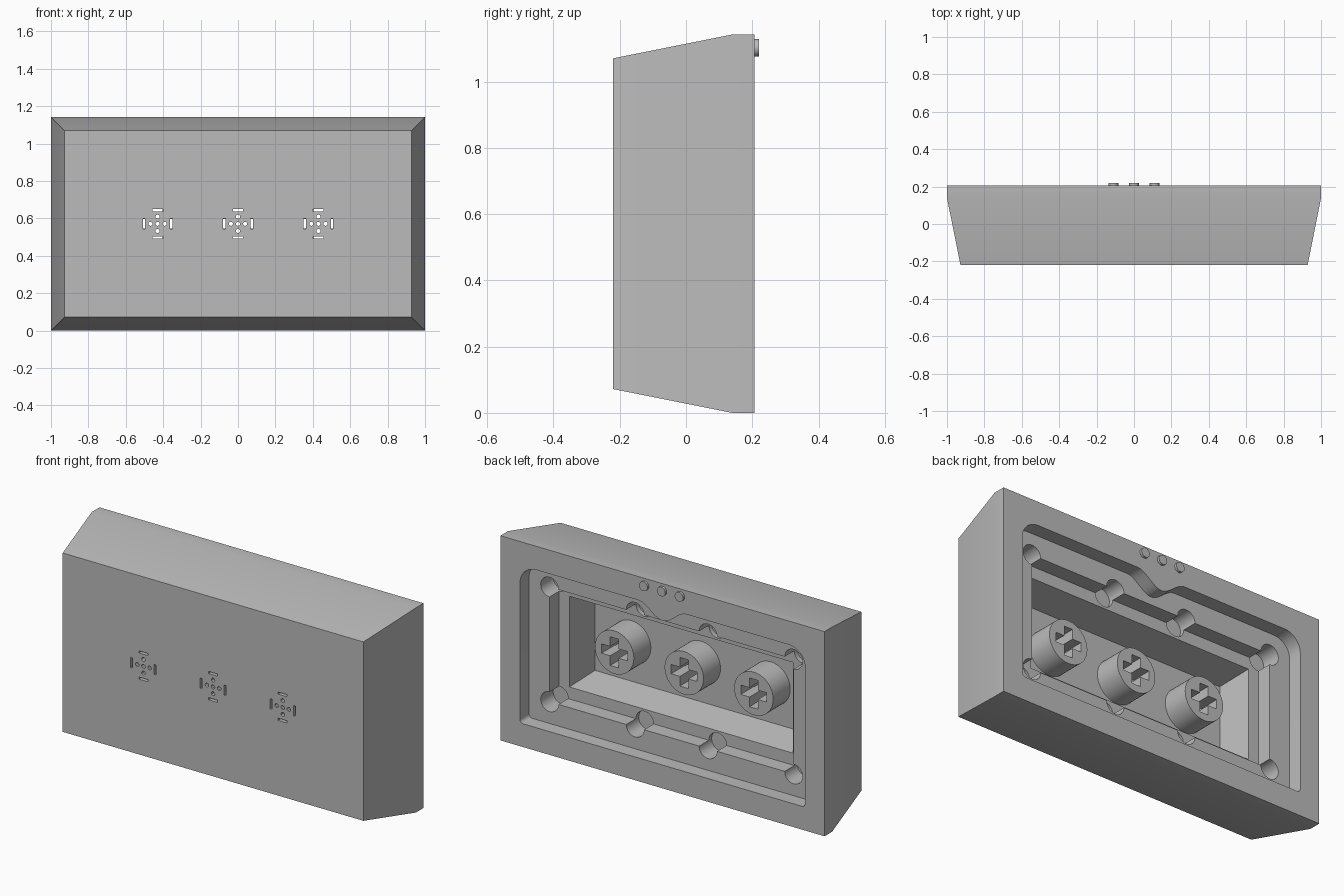
import bpy, bmesh, math

if "Cube" in bpy.data.objects:
    bpy.data.objects.remove(bpy.data.objects["Cube"])

BACK = 0.207          # y of the open rim plane
MID = 0.571           # z of the vertical centre

grey = bpy.data.materials.new("plain_grey")
grey.diffuse_color = (0.5, 0.5, 0.5, 1)
grey.use_nodes = True
grey.node_tree.nodes["Principled BSDF"].inputs["Base Color"].default_value = grey.diffuse_color


def loft(name, sections):
    """Closed solid through (y, [(x, z), ...]) sections of equal point count."""
    bm = bmesh.new()
    rings = [[bm.verts.new((x, y, z)) for x, z in pts] for y, pts in sections]
    n = len(rings[0])
    for a, b in zip(rings, rings[1:]):
        for i in range(n):
            j = (i + 1) % n
            bm.faces.new((a[i], a[j], b[j], b[i]))
    bm.faces.new(rings[0])
    bm.faces.new(rings[-1][::-1])
    bmesh.ops.recalc_face_normals(bm, faces=bm.faces)
    mesh = bpy.data.meshes.new(name)
    bm.to_mesh(mesh)
    bm.free()
    mesh.materials.append(grey)
    ob = bpy.data.objects.new(name, mesh)
    bpy.context.collection.objects.link(ob)
    return ob


def rect(hx, hz, cx=0, cz=MID):
    return [(cx - hx, cz - hz), (cx + hx, cz - hz), (cx + hx, cz + hz), (cx - hx, cz + hz)]


def arc(cx, cz, r, a0, a1, n):
    return [(cx + r * math.cos(math.radians(a0 + (a1 - a0) * i / n)),
             cz + r * math.sin(math.radians(a0 + (a1 - a0) * i / n))) for i in range(n + 1)]


def circle(cx, cz, r, n=32):
    return arc(cx, cz, r, 0, 360, n)[:-1]


def prism(name, pts, y0, y1):
    return loft(name, [(y0, pts), (y1, pts)])


def combine(target, tool, operation="DIFFERENCE"):
    mod = target.modifiers.new("combine", "BOOLEAN")
    mod.operation, mod.solver, mod.object = operation, "EXACT", tool
    bpy.context.view_layer.objects.active = target
    bpy.ops.object.modifier_apply(modifier=mod.name)
    bpy.data.objects.remove(tool)


# Outer shell: straight band at the back, tapering to the front face
shell = loft("shell", [(BACK, rect(1, 0.571)), (0.14, rect(1, 0.571)), (-0.22, rect(0.928, 0.499))])

# Rear recess with rounded top corners and a tongue hanging from the top edge
outline = arc(-0.86, 0.15, 0.02, 180, 270, 4) + arc(0.86, 0.15, 0.02, 270, 360, 4)
outline += arc(0.78, 0.91, 0.1, 0, 90, 10)
outline += [(x, 1.01 - 0.0375 * (1 + math.cos(math.pi * x / 0.15)))
            for x in [0.15 - 0.3 * i / 24 for i in range(25)]]
outline += arc(-0.78, 0.91, 0.1, 90, 180, 10)
combine(shell, prism("recess_cut", outline, BACK + 0.1, BACK - 0.08))

# Inner step and the tapered cavity
combine(shell, prism("step_cut", rect(0.753, 0.32), BACK - 0.04, BACK - 0.165))
combine(shell, loft("cavity_cut", [(BACK - 0.12, rect(0.699, 0.262)), (BACK - 0.34, rect(0.655, 0.218))]))

# Round holes on the corners and long edges of the step
for x in (-0.753, -0.225, 0.225, 0.753):
    for z in (MID - 0.32, MID + 0.32):
        combine(shell, prism("hole_cut", circle(x, z, 0.055), BACK - 0.05, BACK - 0.19))

# Three round stems with cross sockets and small openings through the front
for cx in (-0.43, 0, 0.43):
    combine(shell, prism("stem", circle(cx, MID, 0.12, 48), BACK - 0.19, BACK - 0.36), "UNION")
    a, b = 0.08, 0.026
    cross = [(a, -b), (a, b), (b, b), (b, a), (-b, a), (-b, b),
             (-a, b), (-a, -b), (-b, -b), (-b, -a), (b, -a), (b, -b)]
    combine(shell, prism("socket_cut", [(cx + x, MID + z) for x, z in cross], BACK - 0.15, BACK - 0.35))
    combine(shell, prism("pin_cut", circle(cx, MID, 0.011, 12), -0.1, -0.3))
    for dx, dz in ((1, 0), (-1, 0), (0, 1), (0, -1)):
        combine(shell, prism("pin_cut", circle(cx + dx * 0.038, MID + dz * 0.038, 0.011, 12), -0.1, -0.3))
        slot = rect(0.006 if dx else 0.028, 0.006 if dz else 0.028, cx + dx * 0.073, MID + dz * 0.073)
        combine(shell, prism("slot_cut", slot, -0.1, -0.3))

# Three small raised dots on the rim
for i, x in enumerate((-0.11, 0, 0.11)):
    dot = prism("rim_dot_%d" % (i + 1), circle(x, 1.102, 0.026, 24), BACK - 0.01, 0.22)

for ob in bpy.context.scene.objects:
    ob.select_set(True)
bpy.context.view_layer.objects.active = shell
bpy.ops.object.shade_smooth_by_angle(angle=math.radians(30))
